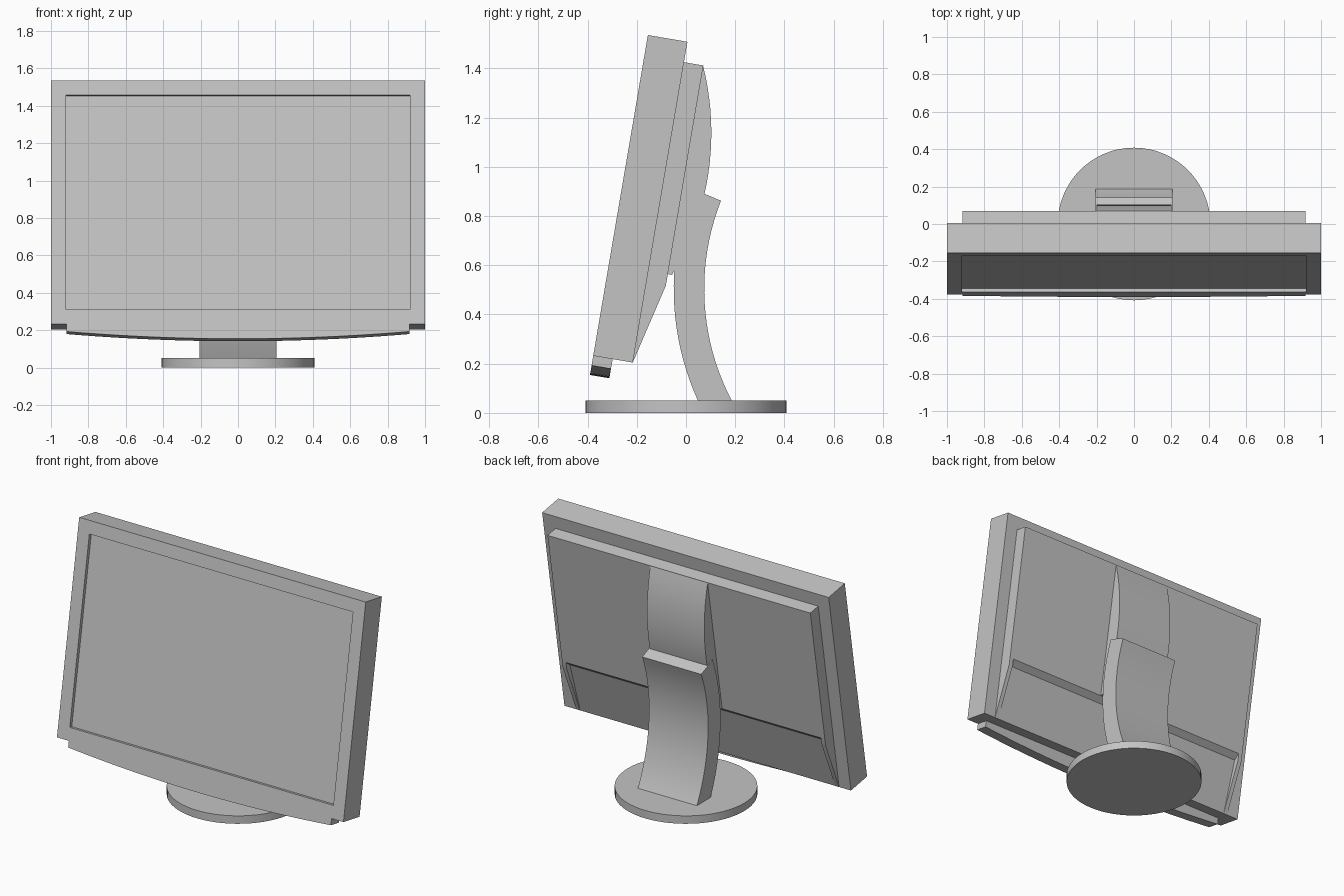
import bpy, bmesh, math
from mathutils import Vector

if "Cube" in bpy.data.objects:
    bpy.data.objects.remove(bpy.data.objects["Cube"])

grey = bpy.data.materials.new("plain_grey")
grey.diffuse_color = (0.55, 0.55, 0.55, 1)
grey.use_nodes = True
grey.node_tree.nodes["Principled BSDF"].inputs["Base Color"].default_value = grey.diffuse_color

TILT = math.radians(9.67)
HEIGHT, DEPTH = 1.322, 0.163      # display casing


def tilted(x, s, t):
    """Point on the leaning display: s runs up the front, t runs backwards."""
    return Vector((x, -0.377 + s * math.sin(TILT) + t * math.cos(TILT),
                   0.232 + s * math.cos(TILT) - t * math.sin(TILT)))


def arc(a, b, c, n=16):
    """Circular arc from a to c passing through b."""
    (ax, ay), (bx, by), (cx, cy) = a, b, c
    d = 2 * (ax * (by - cy) + bx * (cy - ay) + cx * (ay - by))
    A, B, C = ax * ax + ay * ay, bx * bx + by * by, cx * cx + cy * cy
    ox = (A * (by - cy) + B * (cy - ay) + C * (ay - by)) / d
    oy = (A * (cx - bx) + B * (ax - cx) + C * (bx - ax)) / d
    r = math.hypot(ax - ox, ay - oy)
    start = math.atan2(ay - oy, ax - ox)
    sweep = math.remainder(math.atan2(cy - oy, cx - ox) - start, math.tau)
    return [(ox + r * math.cos(start + sweep * i / n),
             oy + r * math.sin(start + sweep * i / n)) for i in range(n + 1)]


def finish(name, bm):
    bmesh.ops.recalc_face_normals(bm, faces=bm.faces[:])
    mesh = bpy.data.meshes.new(name)
    bm.to_mesh(mesh)
    bm.free()
    mesh.materials.append(grey)
    obj = bpy.data.objects.new(name, mesh)
    bpy.context.collection.objects.link(obj)
    bpy.ops.object.select_all(action='DESELECT')
    obj.select_set(True)
    bpy.context.view_layer.objects.active = obj
    bpy.ops.object.shade_smooth_by_angle(angle=math.radians(30))
    return obj


def prism(points, offset):
    """Solid made by pushing an outline along an offset."""
    bm = bmesh.new()
    near = [bm.verts.new(p) for p in points]
    far = [bm.verts.new(Vector(p) + offset) for p in points]
    n = len(points)
    bm.faces.new(near)
    bm.faces.new(far[::-1])
    for i in range(n):
        j = (i + 1) % n
        bm.faces.new((near[i], far[i], far[j], near[j]))
    bmesh.ops.recalc_face_normals(bm, faces=bm.faces[:])
    return bm


def side_prism(name, profile, x0, x1):
    """Side profile in tilted (s, t) coordinates, spanning x0 to x1."""
    return finish(name, prism([tilted(x0, s, t) for s, t in profile],
                              Vector((x1 - x0, 0, 0))))


# Display casing with a recessed screen
bm = prism([tilted(-1, s, t) for s, t in
            ((0, 0), (HEIGHT, 0), (HEIGHT, DEPTH), (0, DEPTH))], Vector((2, 0, 0)))
front = min(bm.faces, key=lambda f: f.normal.y)
bmesh.ops.inset_individual(bm, faces=[front], thickness=0.08, use_even_offset=True)
bmesh.ops.inset_individual(bm, faces=[front], thickness=0.0005, depth=-0.02,
                           use_even_offset=True)
finish("display_casing", bm)

# Curved chin strip under the casing
chin = [(0.917, 0.0), (-0.917, 0.0)] + arc((-0.917, -0.04), (0, -0.079), (0.917, -0.04), 24)
finish("chin_strip", prism([tilted(x, s, 0) for x, s in chin],
                           tilted(0, 0, 0.08) - tilted(0, 0, 0)))

# Rear cover: flat upper plate, ledge, and lower sloping panel between two cheeks
side_prism("rear_cover", [(1.238, 0.16), (1.238, 0.243), (0.375, 0.243),
                          (0.34, 0.21), (0.0, 0.163), (0.0, 0.16)], -0.917, 0.917)
for label, sign in (("left", -1), ("right", 1)):
    side_prism(label + "_rear_cheek", [(0.375, 0.16), (0.375, 0.243), (0.33, 0.243),
                                       (0.0, 0.163), (0.0, 0.16)],
               sign * 0.89, sign * 0.917)

# Bulging mount on the rear cover
mount = arc((1.237, 0.242), (0.83, 0.336), (0.378, 0.26), 20)
side_prism("rear_mount", mount + [(0.378, 0.2), (1.237, 0.2)], -0.2, 0.2)

# Curved stand neck
neck = (arc((0.028, 0.91), (-0.049, 0.46), (0.053, 0.04), 20)
        + arc((0.191, 0.04), (0.075, 0.46), (0.142, 0.862), 20))
finish("stand_neck", prism([(-0.206, y, z) for y, z in neck], Vector((0.412, 0, 0))))

# Round foot
bm = bmesh.new()
bmesh.ops.create_cone(bm, cap_ends=True, segments=64, radius1=0.408, radius2=0.408, depth=0.05)
bmesh.ops.translate(bm, verts=bm.verts[:], vec=(0, 0, 0.025))
finish("round_foot", bm)
